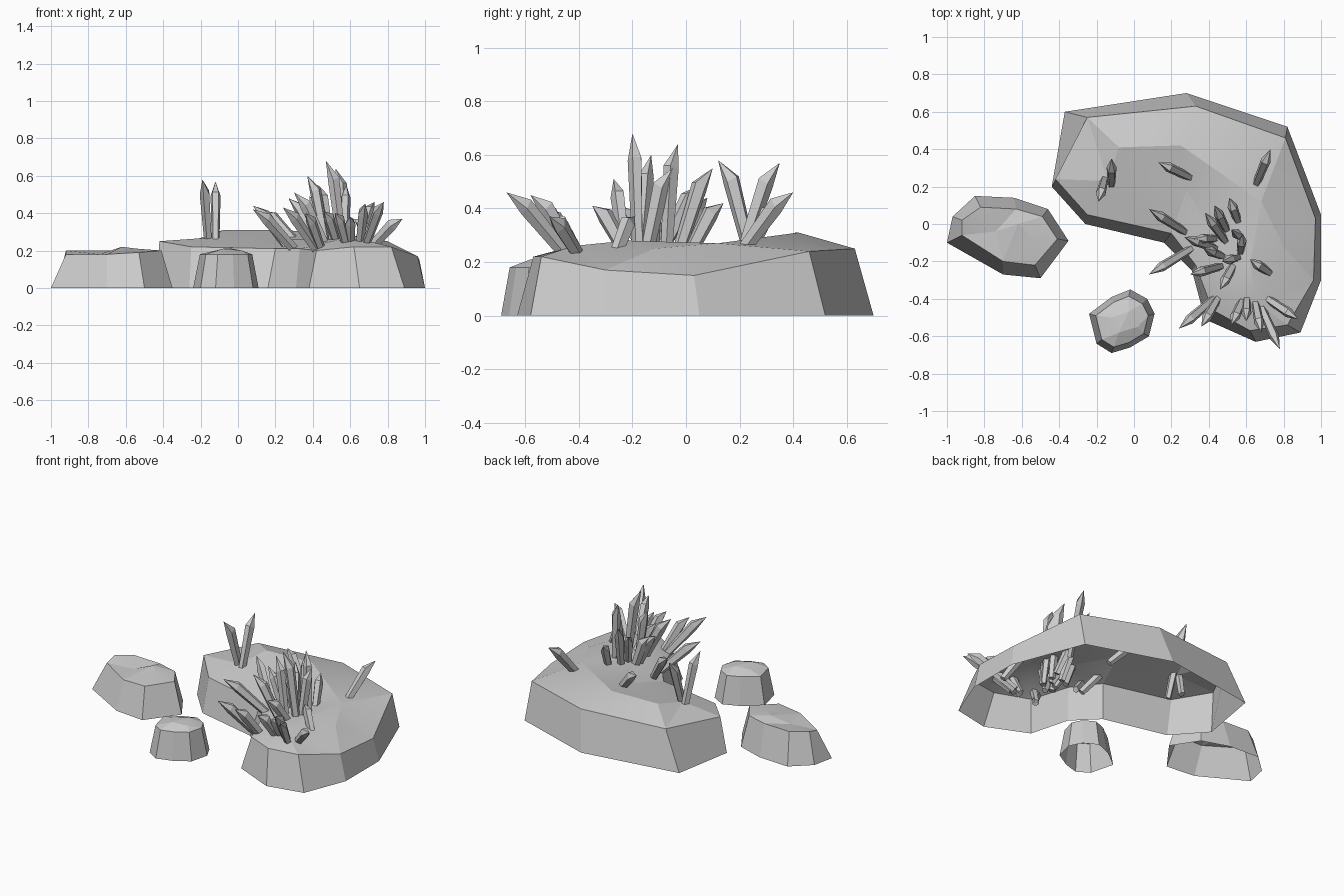
import bpy
import bmesh
import math
from mathutils import Vector
from mathutils.bvhtree import BVHTree
from mathutils.geometry import delaunay_2d_cdt

default_cube = bpy.data.objects.get("Cube")
if default_cube:
    bpy.data.objects.remove(default_cube, do_unlink=True)

UNIT = 0.01  # all coordinates below are in hundredths


def make_material(name, value):
    material = bpy.data.materials.new(name)
    color = (value, value, value, 1)
    material.diffuse_color = color
    material.use_nodes = True
    material.node_tree.nodes["Principled BSDF"].inputs["Base Color"].default_value = color
    return material


stone = make_material("grey stone", 0.6)


def finish(bm, name, smooth_angle=None):
    """Turn a bmesh into a named stone object."""
    mesh = bpy.data.meshes.new(name)
    bm.to_mesh(mesh)
    bm.free()
    mesh.materials.append(stone)
    obj = bpy.data.objects.new(name, mesh)
    bpy.context.collection.objects.link(obj)
    if smooth_angle:
        bpy.ops.object.select_all(action="DESELECT")
        obj.select_set(True)
        bpy.context.view_layer.objects.active = obj
        bpy.ops.object.shade_smooth_by_angle(angle=math.radians(smooth_angle))


def build_rock(name, outline, rim, crown):
    """Open-bottomed shell: sloping walls from outline to rim, faceted cap over the crown."""
    bm = bmesh.new()
    count = len(outline)
    base = [bm.verts.new(Vector((x, y, 0)) * UNIT) for x, y in outline]
    top = [bm.verts.new(Vector(point) * UNIT) for point in rim + crown]
    for i in range(count):
        j = (i + 1) % count
        bm.faces.new((base[i], base[j], top[j], top[i]))
    border = [(i, (i + 1) % count) for i in range(count)]
    flat = [vert.co.to_2d() for vert in top]
    result = delaunay_2d_cdt(flat, border, [], 1, 1e-5)
    triangles, sources = result[2], result[3]
    for triangle in triangles:
        bm.faces.new([top[sources[corner][0]] for corner in triangle])
    bmesh.ops.recalc_face_normals(bm, faces=bm.faces[:])
    # make sure the open shell faces outward
    if sum(face.normal.z * face.calc_area() for face in bm.faces) < 0:
        bmesh.ops.reverse_faces(bm, faces=bm.faces[:])
    surface = BVHTree.FromBMesh(bm)
    finish(bm, name, 12)
    return surface


# Large crescent rock
ground = build_rock(
    "large_rock",
    outline=[(-37, 60), (28, 70), (82, 52), (100, 5), (100, -30), (89, -58),
             (65, -63), (38, -51), (31, -25), (16, -10), (-26, 0), (-44, 20)],
    rim=[(-25, 57, 25), (33, 63, 25), (81, 46, 24), (97, 3, 15), (96, -30, 17), (82, -54, 22),
         (62, -57, 22), (42, -46, 20), (33, -22, 21), (20, -5, 21), (-25, 5, 22), (-42, 24, 25)],
    crown=[(25, 42, 31), (-8, 41, 31), (28, 18, 26), (-14, 23, 27), (68, 12, 27),
           (48, -14, 26), (62, -22, 28), (80, -12, 25), (66, -42, 26), (50, -38, 25)],
)

# Long side rock
build_rock(
    "side_rock",
    outline=[(-100, -10), (-70, -27), (-50, -29), (-35, -9),
             (-46, 8), (-64, 14), (-85, 15), (-97, 4)],
    rim=[(-92, -6, 18), (-70, -20, 18), (-53, -22, 19), (-41, -8, 20),
         (-49, 4, 20), (-63, 8, 20), (-82, 9, 20), (-92, 2, 20)],
    crown=[(-62, 0, 22), (-54, -8, 21), (-74, -4, 18)],
)

# Small round rock, its rim drawn in from the outline
small_outline = [(-24, -48), (-12, -39), (-2, -35), (7, -40), (11, -48),
                 (8, -60), (-2, -66), (-12, -69), (-20, -64)]
middle = Vector((-6, -53))
small_rim = []
for corner in small_outline:
    inset = middle.lerp(Vector(corner), 0.8)
    small_rim.append((inset.x, inset.y, 18))
build_rock("small_rock", small_outline, small_rim,
           [(-12, -50, 20), (-8, -58, 21), (-3, -47, 21), (2, -55, 20)])


def build_crystal(name, foot, tip):
    """Five-sided flared shaft, rooted deep under the ground, with a point bent outward."""
    x, y = foot
    start = ground.find_nearest(Vector((x, y, 27)) * UNIT)[0]
    end = Vector(tip) * UNIT
    outward = Vector((end.x - start.x, end.y - start.y, 0)).normalized()
    shoulder = start.lerp(end, 0.76) - outward * 0.024
    axis = (shoulder - start).normalized()
    root = start - axis * 0.15
    side = (outward - axis * outward.dot(axis)).normalized()
    depth = axis.cross(side)
    bm = bmesh.new()
    rings = []
    for centre, radius, slant in ((root, 0.022, 0), (shoulder, 0.033, -0.3)):
        ring = []
        for i in range(5):
            turn = math.tau * i / 5
            offset = side * math.cos(turn) + depth * math.sin(turn) * 0.85
            lift = axis * math.cos(turn) * slant
            ring.append(bm.verts.new(centre + (offset + lift) * radius))
        rings.append(ring)
    point = bm.verts.new(end)
    lower, upper = rings
    bm.faces.new(lower)
    for i in range(5):
        j = (i + 1) % 5
        bm.faces.new((lower[i], lower[j], upper[j], upper[i]))
        bm.faces.new((upper[i], upper[j], point))
    bmesh.ops.recalc_face_normals(bm, faces=bm.faces[:])
    finish(bm, name)


# Crystals: foot position, then tip position
crystal_groups = {
    "left_crystal": [
        ((-16, 23), (-19, 12, 58)), ((-12, 22), (-12, 35, 57)), ((28, 26), (13, 33, 41)),
    ],
    "back_crystal": [((66, 23), (73, 40, 46))],
    "middle_crystal": [
        ((25, -4), (8, 8, 44)), ((28, -15), (8, -27, 42)), ((42, -13), (27, -7, 48)),
        ((45, -23), (30, -27, 51)), ((52, -24), (46, -35, 41)), ((55, 3), (51, 14, 42)),
        ((49, -2), (43, 10, 55)), ((48, -8), (38, 6, 49)), ((57, -7), (52, -3, 64)),
        ((55, -18), (47, -20, 68)), ((46, -17), (37, -13, 60)), ((57, -14), (58, -5, 55)),
        ((71, -25), (62, -19, 37)), ((42, -8), (32, -8, 46)),
    ],
    "front_crystal": [
        ((39, -42), (24, -56, 43)), ((42, -42), (36, -55, 40)), ((57, -43), (52, -54, 40)),
        ((60, -42), (60, -52, 38)), ((65, -44), (68, -58, 45)), ((69, -47), (78, -67, 46)),
        ((74, -41), (88, -51, 37)),
    ],
}
for group, crystals in crystal_groups.items():
    for number, (foot, tip) in enumerate(crystals):
        build_crystal(f"{group}_{number}", foot, tip)
